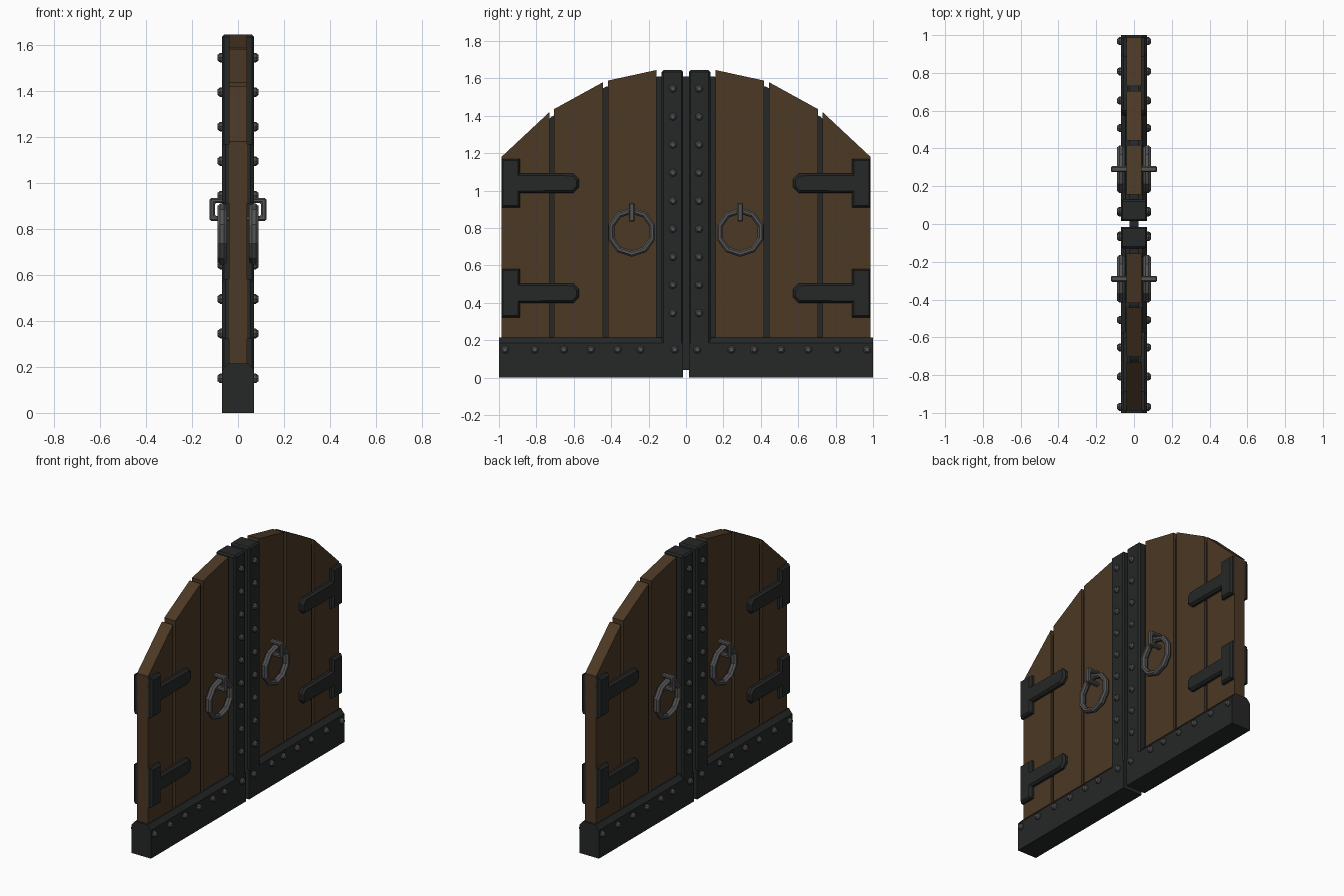
import bpy, bmesh, math
from mathutils import Matrix, Vector

if "Cube" in bpy.data.objects:
    bpy.data.objects.remove(bpy.data.objects["Cube"])


def material(name, rgb):
    m = bpy.data.materials.new(name)
    m.diffuse_color = (*rgb, 1)
    m.use_nodes = True
    m.node_tree.nodes["Principled BSDF"].inputs["Base Color"].default_value = m.diffuse_color
    return m


WOOD = material("brown wood", (0.072, 0.040, 0.018))
IRON = material("black iron", (0.019, 0.020, 0.020))
STEEL = material("grey steel", (0.088, 0.088, 0.088))


def finish(bm, name, mat, axes=(True, True, False), bevel=0):
    """Turn a bmesh into an object, mirrored across the given axes."""
    bmesh.ops.recalc_face_normals(bm, faces=bm.faces)
    me = bpy.data.meshes.new(name)
    bm.to_mesh(me)
    bm.free()
    me.materials.append(mat)
    ob = bpy.data.objects.new(name, me)
    bpy.context.collection.objects.link(ob)
    if bevel:
        b = ob.modifiers.new("bevel", 'BEVEL')
        b.width, b.segments, b.limit_method = bevel, 1, 'ANGLE'
    if any(axes):
        m = ob.modifiers.new("mirror", 'MIRROR')
        m.use_axis = axes
        m.use_mirror_merge = False
    return ob


def prism(bm, pts, a, b, axis='x', chamfer=0):
    """Extrude an outline: (y,z) along x, or (x,z) along y."""
    place = (lambda p: (a, p[0], p[1])) if axis == 'x' else (lambda p: (p[0], a, p[1]))
    face = bm.faces.new([bm.verts.new(place(p)) for p in pts])
    ext = bmesh.ops.extrude_face_region(bm, geom=[face])["geom"]
    move = Vector((b - a, 0, 0) if axis == 'x' else (0, b - a, 0))
    bmesh.ops.translate(bm, verts=[e for e in ext if isinstance(e, bmesh.types.BMVert)], vec=move)
    bmesh.ops.recalc_face_normals(bm, faces=bm.faces)
    if chamfer:
        top = [e for e in ext if isinstance(e, bmesh.types.BMFace)]
        bmesh.ops.inset_region(bm, faces=top, thickness=chamfer, depth=chamfer)


def box(y0, y1, z0, z1):
    return [(y0, z0), (y1, z0), (y1, z1), (y0, z1)]


MIRROR_Y = (False, True, False)

# wooden planks with sloping tops: inner y, outer y, inner z, outer z
for i, (y0, y1, z0, z1) in enumerate([(0.157, 0.418, 1.645, 1.588),
                                      (0.443, 0.705, 1.58, 1.436),
                                      (0.73, 0.987, 1.42, 1.18)]):
    bm = bmesh.new()
    prism(bm, [(y0, 0.17), (y1, 0.17), (y1, z1), (y0, z0)], -0.04, 0.04)
    finish(bm, f"plank_{i + 1}", WOOD, MIRROR_Y)

# dark core seen between the planks
bm = bmesh.new()
half = [(0.965, 0.04), (0.965, 1.165), (0.718, 1.395), (0.43, 1.555), (0.15, 1.61)]
prism(bm, half + [(-y, z) for y, z in reversed(half)], -0.024, 0.024)
finish(bm, "core_panel", IRON, (False, False, False))

# bottom beam with chamfered upper edges
bm = bmesh.new()
prism(bm, [(-0.07, 0), (0.07, 0), (0.07, 0.185), (0.045, 0.215),
           (-0.045, 0.215), (-0.07, 0.185)], 0.015, 1.0, 'y')
finish(bm, "bottom_beam", IRON, MIRROR_Y)

# centre posts
bm = bmesh.new()
prism(bm, box(0.015, 0.13, 0.1, 1.645), -0.07, 0.07)
finish(bm, "centre_post", IRON, MIRROR_Y, bevel=0.01)

# strap hinges: T outline with pointed strap
bm = bmesh.new()
for z in (1.04, 0.452):
    prism(bm, [(0.987, z - 0.13), (0.987, z + 0.13), (0.888, z + 0.13), (0.888, z + 0.052),
               (0.602, z + 0.052), (0.573, z + 0.022), (0.573, z - 0.022), (0.602, z - 0.052),
               (0.888, z - 0.052), (0.888, z - 0.13)], 0.035, 0.055, chamfer=0.014)
finish(bm, "strap_hinge", IRON)

# rivets on posts and beam
bm = bmesh.new()
spots = [(0.07, 0.345 + 0.15 * i) for i in range(9)]
spots += [(y, 0.15) for y in (0.06, 0.243, 0.365, 0.508, 0.653, 0.808, 0.968)]
for y, z in spots:
    for x, depth, r1, r2 in ((0.07, 0.016, 0.021, 0.021), (0.0835, 0.011, 0.021, 0.012)):
        bmesh.ops.create_cone(bm, cap_ends=True, segments=8, radius1=r1, radius2=r2, depth=depth,
                              matrix=Matrix.Translation((x, y, z)) @ Matrix.Rotation(math.pi / 2, 4, 'Y'))
finish(bm, "rivet", STEEL)

# ten-sided pull rings
bm = bmesh.new()
N, M = 10, 8
rings = []
for i in range(N):
    a = 2 * math.pi * i / N
    loop = []
    for j in range(M):
        t = 2 * math.pi * (j + 0.5) / M
        r = 0.115 + 0.018 * math.cos(t)
        loop.append(bm.verts.new((0.069 + 0.022 * math.sin(t),
                                  0.29 + r * math.sin(a), 0.778 + r * math.cos(a))))
    rings.append(loop)
for i in range(N):
    for j in range(M):
        p, q, k = rings[i], rings[(i + 1) % N], (j + 1) % M
        bm.faces.new((p[j], p[k], q[k], q[j]))
finish(bm, "pull_ring", STEEL)

# staples holding the rings
bm = bmesh.new()
prism(bm, [(0.03, 0.935), (0.123, 0.935), (0.123, 0.835), (0.03, 0.835),
           (0.03, 0.857), (0.101, 0.857), (0.101, 0.913), (0.03, 0.913)], 0.274, 0.306, 'y')
finish(bm, "ring_staple", STEEL, bevel=0.006)
